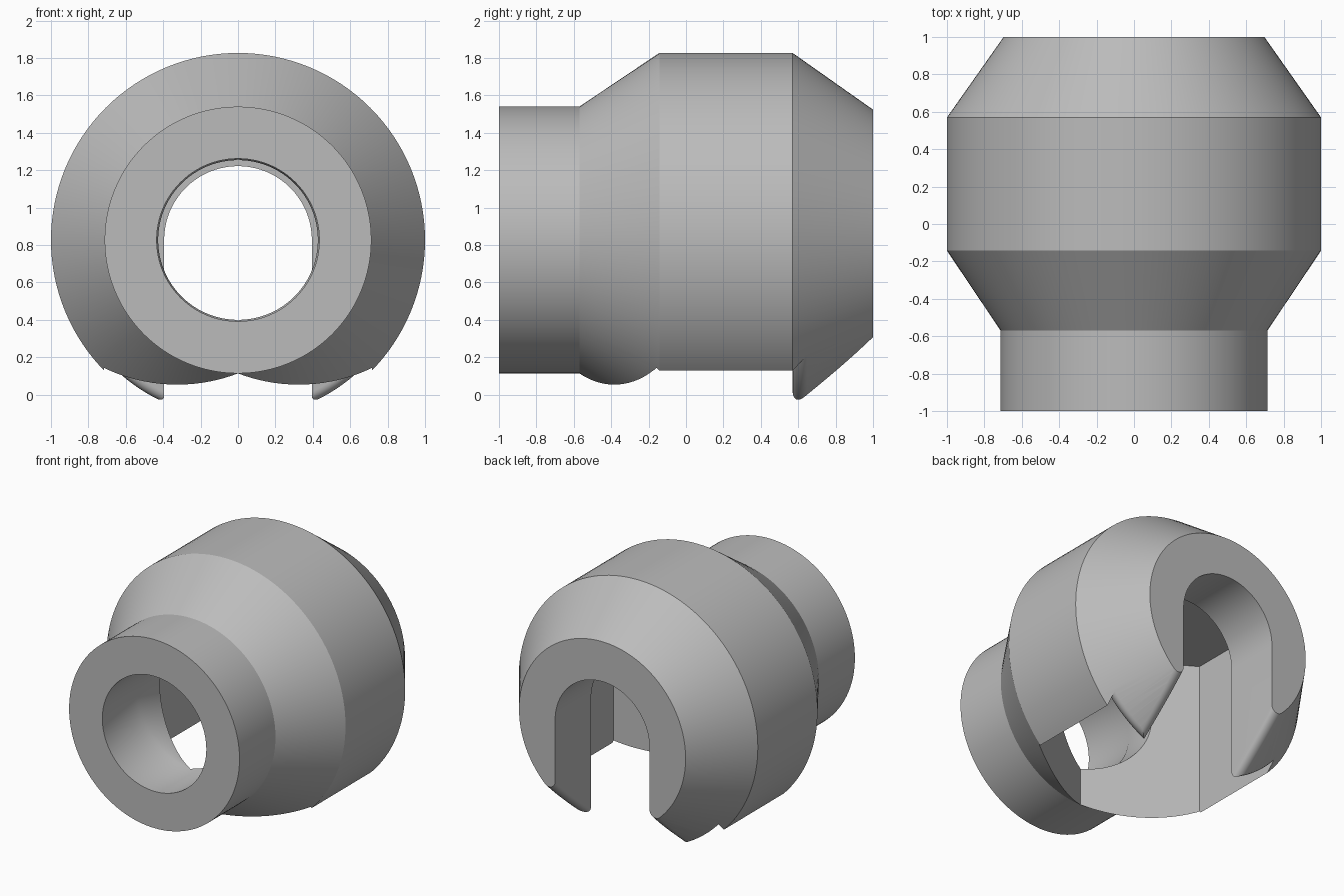
import bpy, bmesh
from math import sin, cos, pi, radians, sqrt, atan2

cube = bpy.data.objects.get("Cube")
if cube:
    bpy.data.objects.remove(cube, do_unlink=True)

AXIS = 0.827      # height of the main axis
SLOT = 0.395      # half width of the rear slot
POCKET = 0.717    # half width of the pocket
WALL = 0.57       # rear wall of the pocket
FILLET = 0.05
BACK_R = 0.697    # radius of the rear face
SLOPE = (1 - BACK_R) / (1 - WALL)


def loft(name, rings):
    """Closed solid through a row of equal-length rings."""
    bm = bmesh.new()
    rows = [[bm.verts.new(p) for p in ring] for ring in rings]
    n = len(rows[0])
    for a, b in zip(rows, rows[1:]):
        for i in range(n):
            j = (i + 1) % n
            bm.faces.new((a[i], a[j], b[j], b[i]))
    bm.faces.new(rows[0])
    bm.faces.new(rows[-1])
    bmesh.ops.recalc_face_normals(bm, faces=bm.faces)
    mesh = bpy.data.meshes.new(name)
    bm.to_mesh(mesh)
    bm.free()
    obj = bpy.data.objects.new(name, mesh)
    bpy.context.collection.objects.link(obj)
    return obj


def turned(name, profile, sides=128):
    """Solid of (y, radius) steps around the main axis."""
    angles = [2 * pi * i / sides for i in range(sides)]
    return loft(name, [[(r * sin(a), y, AXIS + r * cos(a)) for a in angles]
                       for y, r in profile])


def prism_z(name, outline, low, high):
    return loft(name, [[(x, y, z) for x, y in outline] for z in (low, high)])


def boolean(target, tool, operation='DIFFERENCE'):
    mod = target.modifiers.new("cut", 'BOOLEAN')
    mod.operation = operation
    mod.solver = 'EXACT'
    mod.object = tool
    bpy.context.view_layer.objects.active = target
    bpy.ops.object.modifier_apply(modifier=mod.name)
    bpy.data.objects.remove(tool, do_unlink=True)


# Turned outer body with neck and two cones
body = turned("socket_body", [(-1, 0.713), (-0.57, 0.713), (-0.143, 1),
                              (WALL, 1), (1, BACK_R)])

# Pocket with a pointed front, open at the bottom
boolean(body, prism_z("pocket_cutter",
                      [(0, -0.57), (POCKET, -0.157), (POCKET, WALL),
                       (-POCKET, WALL), (-POCKET, -0.157)], -0.5, 1.29))

# Stepped bore through the neck
boolean(body, turned("bore_cutter", [(-1.1, 0.435), (-0.58, 0.435),
                                     (-0.56, 0.427), (0.2, 0.427)], 96))

# Round-topped slot through the back
arch = [(SLOT * cos(pi * i / 40), AXIS + SLOT * sin(pi * i / 40)) for i in range(41)]
arch += [(-SLOT, -0.5), (SLOT, -0.5)]
boolean(body, loft("slot_cutter", [[(x, y, z) for x, z in arch] for y in (0.3, 1.2)]))

# Rounded edge between the pocket's rear wall and the rear cone
length = sqrt(1 + SLOPE ** 2)
centre_y, centre_r = WALL + FILLET, 1 - FILLET * (SLOPE + length)
end = atan2(1, SLOPE)
profile = [(0.5, centre_r)]
for i in range(9):
    a = pi + (end - pi) * i / 8
    profile.append((centre_y + FILLET * cos(a), centre_r + FILLET * sin(a)))
profile += [(centre_y + 0.12 * cos(end), centre_r + 0.12 * sin(end)), (0.5, 1.1)]
rim = loft("rim_cutter", [[(r * sin(t), y, AXIS - r * cos(t)) for y, r in profile]
                          for t in [radians(2 * d) for d in range(-35, 36)]])
w = POCKET - 0.001
boolean(rim, prism_z("rim_limit", [(-w, 0), (w, 0), (w, 1.2), (-w, 1.2)], -1, AXIS),
        'INTERSECT')
boolean(body, rim)

# Rounded lower edges of the slot walls
for side in (-1, 1):
    rings = []
    for k in range(13):
        y = WALL - 0.05 + 0.52 * k / 12
        R = 1 - SLOPE * (y - WALL)
        cx = SLOT + FILLET
        drop = sqrt((R - FILLET) ** 2 - cx ** 2)
        stop = 2 * pi - atan2(drop, cx)
        ring = [(SLOT - 0.03, -drop)]
        for i in range(9):
            a = pi + (stop - pi) * i / 8
            ring.append((cx + FILLET * cos(a), -drop + FILLET * sin(a)))
        ring += [(cx + 0.12 * cos(stop), -drop + 0.12 * sin(stop)),
                 (SLOT - 0.03, -R - 0.1)]
        rings.append([(side * x, y, AXIS + z) for x, z in ring])
    boolean(body, loft("slot_edge_cutter", rings))

# Plain grey finish
grey = bpy.data.materials.new("plain_grey")
grey.use_nodes = True
colour = (0.5, 0.5, 0.5, 1)
grey.diffuse_color = colour
grey.node_tree.nodes["Principled BSDF"].inputs["Base Color"].default_value = colour
body.data.materials.clear()
body.data.materials.append(grey)

bpy.ops.object.select_all(action='DESELECT')
body.select_set(True)
bpy.context.view_layer.objects.active = body
bpy.ops.object.shade_smooth_by_angle(angle=radians(25))
